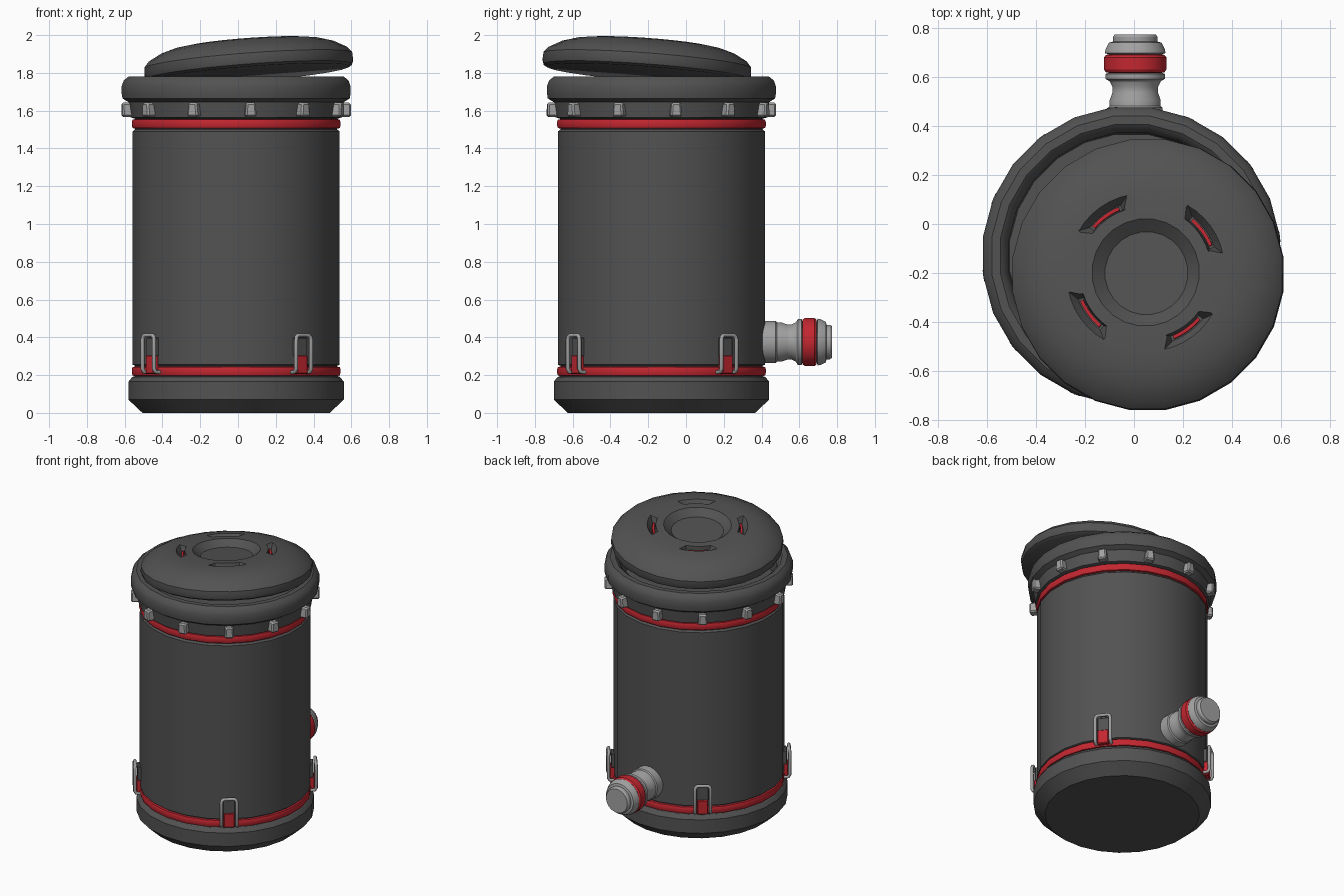
import bpy, bmesh
from math import sin, cos, pi, radians
from mathutils import Vector, Matrix

if "Cube" in bpy.data.objects:
    bpy.data.objects.remove(bpy.data.objects["Cube"])

AXIS = Vector((-0.01, -0.13, 0))      # centre of the canister
SIDES = 24


def material(name, rgb):
    m = bpy.data.materials.new(name)
    m.diffuse_color = (*rgb, 1)
    m.use_nodes = True
    m.node_tree.nodes["Principled BSDF"].inputs["Base Color"].default_value = m.diffuse_color
    return m


DARK = material("dark_grey", (0.085, 0.085, 0.085))
RED = material("red", (0.55, 0.02, 0.03))
LIGHT = material("light_grey", (0.36, 0.36, 0.36))


def smooth(ob, angle=32):
    bpy.ops.object.select_all(action='DESELECT')
    ob.select_set(True)
    bpy.context.view_layer.objects.active = ob
    bpy.ops.object.shade_smooth_by_angle(angle=radians(angle))


def finish(bm, name, mat, matrix):
    bmesh.ops.recalc_face_normals(bm, faces=bm.faces)
    me = bpy.data.meshes.new(name)
    bm.to_mesh(me)
    bm.free()
    ob = bpy.data.objects.new(name, me)
    bpy.context.collection.objects.link(ob)
    ob.matrix_world = matrix
    if mat:
        me.materials.append(mat)
    return ob


def lathe(name, profile, mat, matrix, sides=SIDES):
    """Closed solid of revolution about local z from (radius, z) points."""
    bm = bmesh.new()
    rings = [[bm.verts.new((r * cos(a), r * sin(a), z))
              for a in [2 * pi * (i + 0.5) / sides for i in range(sides)]]
             for r, z in profile]
    for lo, hi in zip(rings, rings[1:]):
        for i in range(sides):
            j = (i + 1) % sides
            bm.faces.new((lo[i], lo[j], hi[j], hi[i]))
    bm.faces.new(rings[0][::-1])
    bm.faces.new(rings[-1])
    ob = finish(bm, name, mat, matrix)
    smooth(ob)
    return ob


def arc_blocks(name, section, mat, matrix, start, steps=6):
    """Four curved blocks; section is four (radius, z, half angle) corners."""
    bm = bmesh.new()
    for k in range(4):
        rows = []
        for s in range(steps + 1):
            t = 2 * s / steps - 1
            row = []
            for r, z, half in section:
                a = radians(start + 90 * k + half * t)
                row.append(bm.verts.new((r * cos(a), r * sin(a), z)))
            rows.append(row)
        for p, q in zip(rows, rows[1:]):
            for i in range(4):
                j = (i + 1) % 4
                bm.faces.new((p[i], p[j], q[j], q[i]))
        bm.faces.new(rows[0][::-1])
        bm.faces.new(rows[-1])
    return finish(bm, name, mat, matrix)


def around(deg):
    """Placement on the canister wall, measured from the front."""
    return Matrix.Translation(AXIS) @ Matrix.Rotation(radians(deg), 4, 'Z')


def wall_block(name, deg, width, r0, r1, z0, z1, mat, bevel=0.0, top_taper=1.0):
    bm = bmesh.new()
    bmesh.ops.create_cube(bm, size=1)
    for v in bm.verts:
        taper = top_taper if v.co.z > 0 else 1
        v.co = (v.co.x * width * taper,
                -(r1 if v.co.y < 0 else r0),
                z1 if v.co.z > 0 else z0)
    if bevel:
        bmesh.ops.bevel(bm, geom=bm.edges[:], offset=bevel, segments=1, affect='EDGES')
    return finish(bm, name, mat, around(deg))


body = Matrix.Translation(AXIS)

# Canister: foot, wall and two red bands
lathe("foot", [(0.50, 0), (0.575, 0.07), (0.575, 0.165), (0.555, 0.19), (0.54, 0.195)], DARK, body)
lathe("wall", [(0.54, 0.19), (0.54, 0.25), (0.553, 0.255), (0.553, 1.49),
               (0.54, 1.50), (0.54, 1.57)], DARK, body)
for name, z in (("lower_band", 0.195), ("upper_band", 1.505)):
    lathe(name, [(0.54, z), (0.553, z + 0.003), (0.557, z + 0.015), (0.557, z + 0.036),
                 (0.553, z + 0.048), (0.54, z + 0.05)], RED, body)

# Collar with open mouth
lathe("collar", [(0.54, 1.557), (0.565, 1.565), (0.575, 1.645), (0.607, 1.665), (0.611, 1.69),
                 (0.611, 1.73), (0.60, 1.76), (0.575, 1.78), (0.54, 1.78), (0.52, 1.765),
                 (0.505, 1.73), (0.50, 1.60)], DARK, body)

# Small lugs below the collar
for k in range(12):
    wall_block(f"collar_lug_{k + 1}", 7.5 + 30 * k, 0.062, 0.55, 0.61, 1.567, 1.642,
               LIGHT, 0.009, 0.8)

# Tilted lid with central well and four slots
tilt = Vector((0, 0, 1)).rotation_difference(Vector((-0.075, 0.075, 1))).to_matrix().to_4x4()
lid_m = Matrix.Translation((0.06, -0.21, 1.795)) @ tilt
lid = lathe("lid", [(0.53, 0), (0.55, 0.012), (0.558, 0.035), (0.556, 0.07), (0.53, 0.10),
                    (0.46, 0.138), (0.40, 0.156), (0.33, 0.166), (0.22, 0.168), (0.17, 0.125)],
            DARK, lid_m)
cutter = arc_blocks("slot_cutter", [(0.276, 0.125, 15), (0.298, 0.125, 15),
                                    (0.348, 0.20, 27), (0.266, 0.20, 20)], DARK, lid_m, 36)
cutter.hide_render = True
mod = lid.modifiers.new("slots", 'BOOLEAN')
mod.operation = 'DIFFERENCE'
mod.solver = 'EXACT'
mod.object = cutter
bpy.context.view_layer.objects.active = lid
bpy.context.view_layer.update()
bpy.ops.object.modifier_move_to_index(modifier=mod.name, index=0)
bpy.ops.object.modifier_apply(modifier=mod.name)
bpy.data.objects.remove(cutter)
arc_blocks("slot_strips", [(0.279, 0.12, 13), (0.293, 0.12, 13),
                           (0.293, 0.142, 13), (0.279, 0.142, 13)], RED, lid_m, 36)

# Wire clips with red catches near the foot
half_path = [(0.05, -0.545, 0.215), (0.05, -0.578, 0.218), (0.05, -0.587, 0.235),
             (0.05, -0.587, 0.385), (0.046, -0.585, 0.402), (0.034, -0.583, 0.411)]
path = half_path + [(-x, y, z) for x, y, z in reversed(half_path)]
for k in range(4):
    deg = 37.5 + 90 * k
    cu = bpy.data.curves.new(f"clip_wire_{k + 1}", 'CURVE')
    cu.dimensions = '3D'
    cu.bevel_depth = 0.011
    cu.bevel_resolution = 2
    cu.use_fill_caps = True
    sp = cu.splines.new('POLY')
    sp.points.add(len(path) - 1)
    for p, co in zip(sp.points, path):
        p.co = (*co, 1)
    cu.materials.append(LIGHT)
    wire = bpy.data.objects.new(cu.name, cu)
    bpy.context.collection.objects.link(wire)
    wire.matrix_world = around(deg)
    bpy.ops.object.select_all(action='DESELECT')
    wire.select_set(True)
    bpy.context.view_layer.objects.active = wire
    bpy.ops.object.convert(target='MESH')
    smooth(bpy.context.view_layer.objects.active, 50)
    wall_block(f"clip_catch_{k + 1}", deg, 0.072, 0.54, 0.578, 0.205, 0.305, RED, 0.005)
    wall_block(f"clip_plate_{k + 1}", deg, 0.08, 0.54, 0.570, 0.30, 0.40, DARK, 0.005)

# Outlet nozzle at the back
nozzle_m = Matrix.Translation((0.005, 0, 0.375)) @ Matrix.Rotation(-pi / 2, 4, 'X')
lathe("nozzle", [(0.112, 0.39), (0.112, 0.475), (0.105, 0.482), (0.105, 0.505), (0.094, 0.535),
                 (0.094, 0.56), (0.105, 0.582), (0.122, 0.592), (0.122, 0.612), (0.108, 0.617),
                 (0.108, 0.692), (0.125, 0.697), (0.122, 0.712), (0.108, 0.74), (0.092, 0.744),
                 (0.092, 0.762), (0.084, 0.774)], LIGHT, nozzle_m)
lathe("nozzle_ring", [(0.10, 0.616), (0.120, 0.618), (0.128, 0.630), (0.128, 0.680),
                      (0.120, 0.690), (0.10, 0.692)], RED, nozzle_m)
